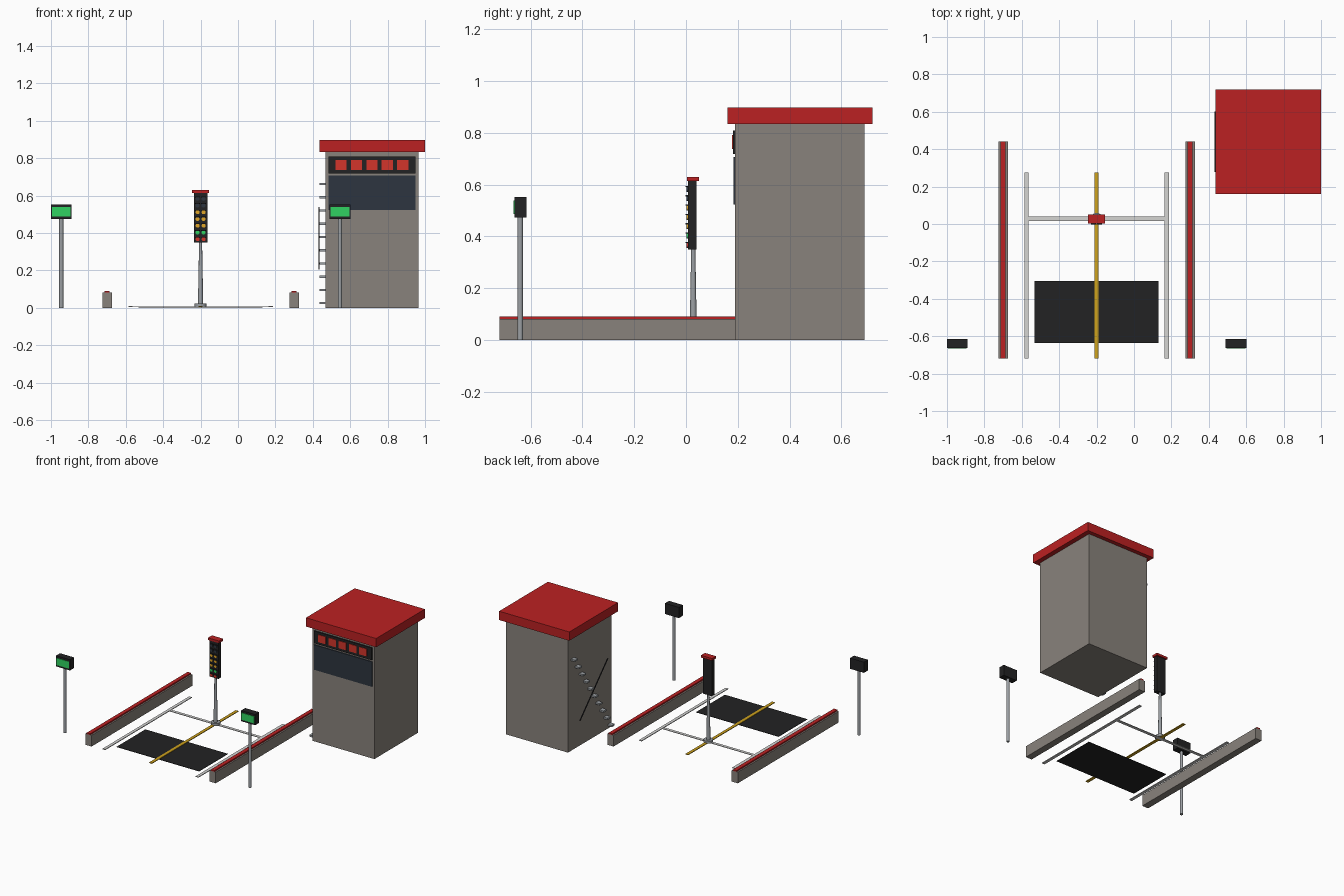
import bpy
import math

if "Cube" in bpy.data.objects:
    bpy.data.objects.remove(bpy.data.objects["Cube"], do_unlink=True)


def material(name, r, g, b):
    m = bpy.data.materials.new(name)
    m.use_nodes = True
    m.diffuse_color = (r, g, b, 1)
    m.node_tree.nodes["Principled BSDF"].inputs["Base Color"].default_value = (r, g, b, 1)
    return m


CONCRETE = material("concrete", 0.25, 0.225, 0.2)
RED = material("roof red", 0.5, 0.015, 0.016)
YELLOW = material("line yellow", 0.62, 0.36, 0.012)
WHITE = material("line white", 0.66, 0.66, 0.65)
METAL = material("metal grey", 0.33, 0.35, 0.37)
BLACK = material("black", 0.016, 0.016, 0.017)
GLASS = material("dark glass", 0.026, 0.036, 0.05)
GREEN = material("signal green", 0.03, 0.65, 0.12)
LAMP_RED = material("signal red", 0.65, 0.035, 0.024)
AMBER = material("signal amber", 0.75, 0.38, 0.02)


def box(name, mat, x, y, z):
    """Box from (low, high) pairs on each axis."""
    spans = (x, y, z)
    bpy.ops.mesh.primitive_cube_add(size=1, location=[(a + b) / 2 for a, b in spans])
    ob = bpy.context.object
    ob.name = name
    ob.scale = [b - a for a, b in spans]
    bpy.ops.object.transform_apply(location=False, rotation=False, scale=True)
    ob.data.materials.append(mat)
    return ob


def mid(c, half):
    return (c - half, c + half)


def post(name, mat, x, y, z, r1, r2, sides=16):
    """Upright, optionally tapered cylinder."""
    bpy.ops.mesh.primitive_cone_add(vertices=sides, radius1=r1, radius2=r2, depth=z[1] - z[0],
                                    location=(x, y, sum(z) / 2))
    ob = bpy.context.object
    ob.name = name
    ob.data.materials.append(mat)
    bpy.ops.object.shade_smooth_by_angle()
    return ob


LANE = -0.2      # centre of the track
TREE_Y = 0.028

# Track markings
box("start_mat", BLACK, mid(LANE, 0.332), (-0.635, -0.305), (0.002, 0.005))
box("centre_line", YELLOW, mid(LANE, 0.011), (-0.72, 0.275), (0.004, 0.009))
box("start_line", WHITE, mid(LANE, 0.365), mid(TREE_Y, 0.011), (0.004, 0.008))

# Paired side parts: lane lines, barrier walls and result signs
for side, s in (("right", -1), ("left", 1)):
    box(side + "_lane_line", WHITE, mid(LANE + s * 0.375, 0.011), (-0.72, 0.275), (0.004, 0.009))
    wx = LANE + s * 0.5
    box(side + "_barrier", CONCRETE, mid(wx, 0.025), (-0.72, 0.44), (0, 0.081))
    box(side + "_barrier_cap", RED, mid(wx, 0.014), (-0.72, 0.44), (0.081, 0.09))
    sx = LANE + s * 0.745
    post(side + "_sign_post", METAL, sx, -0.64, (0, 0.475), 0.011, 0.011)
    box(side + "_sign_case", BLACK, mid(sx, 0.056), (-0.662, -0.616), (0.474, 0.552))
    box(side + "_sign_screen", GREEN, mid(sx, 0.05), (-0.666, -0.661), (0.487, 0.538))

# Starting light tree
post("tree_base", METAL, LANE, TREE_Y, (0.005, 0.023), 0.032, 0.032)
post("tree_pole", METAL, LANE, TREE_Y, (0.02, 0.355), 0.014, 0.008)
box("tree_case", BLACK, mid(LANE, 0.036), (0.008, 0.04), (0.35, 0.614))
box("tree_cap", RED, mid(LANE, 0.045), (0.004, 0.05), (0.614, 0.63))
rows = [LAMP_RED, GREEN, AMBER, AMBER, AMBER, GLASS, GLASS]
for i, mat in enumerate(rows):
    z = 0.367 + i * 0.036
    for s in (-1, 1):
        x = LANE + s * 0.016
        bpy.ops.mesh.primitive_cylinder_add(vertices=16, radius=0.011, depth=0.008,
                                            location=(x, 0.006, z), rotation=(math.pi / 2, 0, 0))
        lamp = bpy.context.object
        lamp.name = "tree_lamp"
        lamp.data.materials.append(mat)
        bpy.ops.object.shade_smooth_by_angle()
        box("lamp_hood", BLACK, mid(x, 0.013), (-0.002, 0.01), (z + 0.008, z + 0.012))

# Control tower
box("tower", CONCRETE, (0.467, 0.965), (0.19, 0.69), (0, 0.834))
box("tower_roof", RED, (0.435, 1.0), (0.16, 0.72), (0.834, 0.898))
box("tower_window", GLASS, (0.484, 0.949), (0.183, 0.192), (0.524, 0.706))
box("scoreboard", BLACK, (0.484, 0.949), (0.181, 0.192), (0.718, 0.808))
for i in range(5):
    box("score_panel", LAMP_RED, mid(0.551 + i * 0.0825, 0.03), (0.177, 0.182), (0.737, 0.791))

# Side stairs and handrail
for i in range(10):
    box("stair_step", METAL, (0.435, 0.47), mid(0.215 + i * 0.047, 0.017),
        mid(0.025 + i * 0.0707, 0.006))
rail = box("handrail", BLACK, mid(0.434, 0.003), mid(0.44, 0.003), mid(0.372, 0.23))
rail.rotation_euler.x = math.radians(44)
